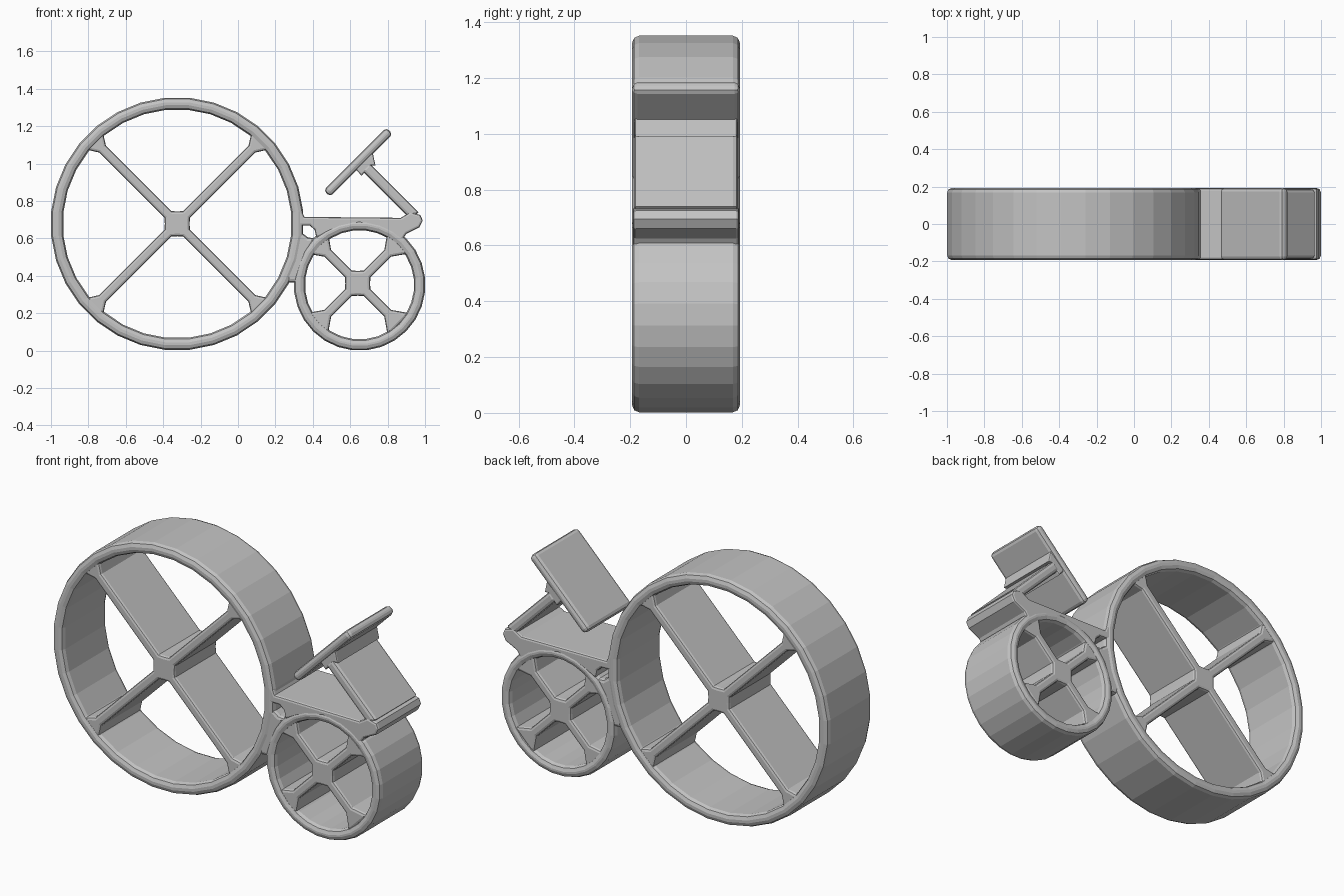
import bpy, bmesh
from math import cos, sin, pi
from mathutils import Matrix, Vector

if "Cube" in bpy.data.objects:
    bpy.data.objects.remove(bpy.data.objects["Cube"])

grey = bpy.data.materials.new("plain_grey")
grey.use_nodes = True
colour = (0.55, 0.55, 0.55, 1)
grey.diffuse_color = colour
grey.node_tree.nodes["Principled BSDF"].inputs["Base Color"].default_value = colour

HALF = 0.193  # half depth of the whole body


def finish(bm, name):
    bmesh.ops.recalc_face_normals(bm, faces=bm.faces)
    mesh = bpy.data.meshes.new(name)
    bm.to_mesh(mesh)
    bm.free()
    mesh.materials.append(grey)
    obj = bpy.data.objects.new(name, mesh)
    bpy.context.collection.objects.link(obj)
    return obj


def prism(name, outline, half=HALF, bevel=0.018, all_edges=False):
    """Extrude an x-z outline through the depth and round its rims."""
    bm = bmesh.new()
    face = bm.faces.new([bm.verts.new((x, -half, z)) for x, z in outline])
    out = bmesh.ops.extrude_face_region(bm, geom=[face], use_keep_orig=True)
    moved = [v for v in out["geom"] if isinstance(v, bmesh.types.BMVert)]
    bmesh.ops.translate(bm, verts=moved, vec=(0, 2 * half, 0))
    bmesh.ops.recalc_face_normals(bm, faces=bm.faces)
    edges = [e for e in bm.edges
             if all_edges or abs(e.verts[0].co.y - e.verts[1].co.y) < 0.001]
    bmesh.ops.bevel(bm, geom=edges, offset=bevel, segments=2, profile=0.5,
                    affect='EDGES', clamp_overlap=True)
    return finish(bm, name)


def rim(name, cx, cz, outer, inner, steps):
    """Spin a rounded rectangle around the wheel axis."""
    bm = bmesh.new()
    mid, half_r, rad = (outer + inner) / 2, (outer - inner) / 2, 0.025
    ring = []
    for corner, (sr, sy) in enumerate([(1, 1), (-1, 1), (-1, -1), (1, -1)]):
        for k in range(3):
            a = (corner + k / 2) * pi / 2
            r = mid + sr * (half_r - rad) + rad * cos(a)
            y = sy * (HALF - rad) + rad * sin(a)
            ring.append(bm.verts.new((r, y, 0)))
    edges = [bm.edges.new((ring[i - 1], ring[i])) for i in range(len(ring))]
    # start half a step round so a flat facet rests on the ground
    bmesh.ops.rotate(bm, verts=ring, cent=(0, 0, 0),
                     matrix=Matrix.Rotation(pi / steps, 3, 'Y'))
    bmesh.ops.spin(bm, geom=ring + edges, cent=(0, 0, 0), axis=(0, 1, 0),
                   angle=2 * pi, steps=steps, use_duplicate=False)
    bmesh.ops.remove_doubles(bm, verts=bm.verts, dist=0.0005)
    bmesh.ops.translate(bm, verts=bm.verts, vec=(cx, 0, cz))
    return finish(bm, name)


def spokes(name, cx, cz, reach, foot):
    """Diagonal cross with a flared foot on each arm and a filleted hub."""
    w = 0.026
    arm = [(0.07, -w), (reach - foot, -w), (reach, -foot),
           (reach, foot), (reach - foot, w), (0.07, w), (0.047, 0.047)]
    outline = []
    for q in range(4):
        a = pi / 4 + q * pi / 2
        outline += [(cx + u * cos(a) - v * sin(a), cz + u * sin(a) + v * cos(a))
                    for u, v in arm]
    return prism(name, outline, half=HALF - 0.008, bevel=0.014)


def bar(name, start, end, thick, **options):
    """Straight flat plate between two x-z points."""
    a, b = Vector(start), Vector(end)
    d = (b - a).normalized()
    n = Vector((-d.y, d.x)) * thick / 2
    return prism(name, [a - n, b - n, b + n, a + n], **options)


# Wheels
rim("large_wheel_rim", -0.325, 0.678, 0.677, 0.612, 32)
spokes("large_wheel_spokes", -0.325, 0.678, 0.635, 0.07)
rim("small_wheel_rim", 0.65, 0.352, 0.352, 0.292, 28)
spokes("small_wheel_spokes", 0.64, 0.36, 0.312, 0.085)

# Frame above the small wheel, blending into both rims
prism("frame", [(0.31, 0.80), (0.335, 0.76), (0.355, 0.715), (0.87, 0.71),
                (0.92, 0.74), (0.975, 0.725), (0.988, 0.695), (0.97, 0.66),
                (0.90, 0.625), (0.87, 0.58), (0.80, 0.62), (0.65, 0.68),
                (0.50, 0.64), (0.42, 0.60), (0.41, 0.645), (0.385, 0.668),
                (0.32, 0.67)], half=HALF - 0.003)

# Web joining the two wheels, leaving a small eyelet under the frame
prism("wheel_web", [(0.25, 0.40), (0.27, 0.365), (0.315, 0.365), (0.37, 0.52),
                    (0.42, 0.60), (0.375, 0.605), (0.348, 0.625), (0.343, 0.68),
                    (0.30, 0.68), (0.30, 0.60)], half=HALF - 0.005)

# Seat and its post
bar("seat_post", (0.68, 0.985), (0.945, 0.72), 0.058, half=HALF - 0.006)
prism("seat_post_fillet", [(0.625, 0.975), (0.66, 0.935), (0.71, 0.99),
                           (0.735, 0.99), (0.72, 1.06)], half=HALF - 0.009, bevel=0.008)
bar("seat", (0.475, 0.84), (0.81, 1.175), 0.05, bevel=0.02, all_edges=True)
